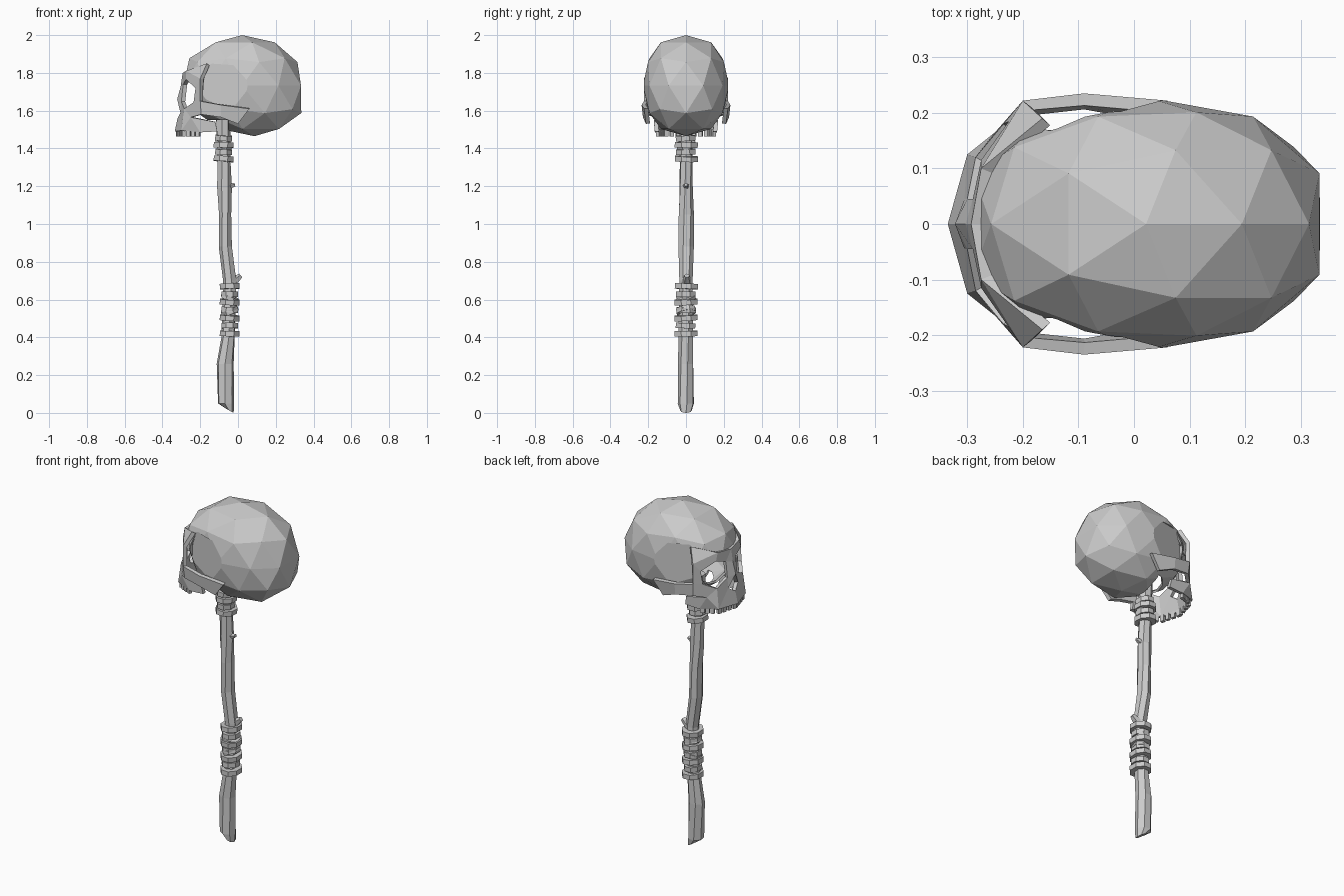
import bpy, bmesh, math, random
from mathutils import Vector, Matrix

random.seed(4)
cube = bpy.data.objects.get("Cube")
if cube:
    bpy.data.objects.remove(cube)

# One plain bone grey for everything
GREY = (0.6, 0.6, 0.6, 1)
bone = bpy.data.materials.new("bone_grey")
bone.use_nodes = True
bone.diffuse_color = GREY
bone.node_tree.nodes["Principled BSDF"].inputs["Base Color"].default_value = GREY


def finish(name, bm):
    mesh = bpy.data.meshes.new(name)
    bm.to_mesh(mesh)
    bm.free()
    mesh.materials.append(bone)
    ob = bpy.data.objects.new(name, mesh)
    bpy.context.collection.objects.link(ob)
    return ob


def loft(bm, rings):
    """Bridge rings of equal length and cap both ends."""
    rings = [[bm.verts.new(p) for p in ring] for ring in rings]
    n = len(rings[0])
    for a, b in zip(rings, rings[1:]):
        for i in range(n):
            j = (i + 1) % n
            bm.faces.new((a[i], a[j], b[j], b[i]))
    bm.faces.new(rings[0][::-1])
    bm.faces.new(rings[-1])
    bmesh.ops.recalc_face_normals(bm, faces=bm.faces[:])


def add_shell(ob, thickness):
    mod = ob.modifiers.new("shell", "SOLIDIFY")
    mod.thickness = thickness
    mod.offset = -1


# Cranium: a boxy icosphere fitted to its bounds
def build_cranium():
    bm = bmesh.new()
    bmesh.ops.create_icosphere(bm, subdivisions=2, radius=1)
    for v in bm.verts:
        x, y, z = v.co
        v.co = (x + 0.2 * max(0, -z), math.copysign(abs(y) ** 0.78, y),
                math.copysign(abs(z) ** 0.95, z))
    bounds = ((-0.29, 0.335), (-0.228, 0.228), (1.465, 2.0))
    for axis, (lo, hi) in enumerate(bounds):
        values = [v.co[axis] for v in bm.verts]
        a, b = min(values), max(values)
        for v in bm.verts:
            v.co[axis] = lo + (v.co[axis] - a) / (b - a) * (hi - lo)
    ob = finish("cranium", bm)

    # Temple hollows, deepest toward the face
    outline = [(-0.18, 1.77), (-0.15, 1.85), (-0.01, 1.84), (0.09, 1.7), (0.04, 1.62), (-0.19, 1.62)]
    bm = bmesh.new()
    for side in (1, -1):
        loft(bm, [[(x, side * (0.155 + 0.27 * (x + 0.2)), z) for x, z in outline],
                  [(x, side * 0.4, z) for x, z in outline]])
    cutter = finish("temple_cutter", bm)
    cutter.hide_render = True
    mod = ob.modifiers.new("temples", "BOOLEAN")
    mod.operation = "DIFFERENCE"
    mod.solver = "EXACT"
    mod.object = cutter
    bpy.context.view_layer.update()
    result = ob.evaluated_get(bpy.context.evaluated_depsgraph_get())
    bm = bmesh.new()
    bm.from_mesh(result.to_mesh())
    result.to_mesh_clear()
    ob.modifiers.clear()
    bpy.data.objects.remove(cutter)

    # Open the front below the brow and the base ahead of the spine
    bmesh.ops.triangulate(bm, faces=bm.faces[:])
    for axis, at in ((0, -0.2), (2, 1.77), (0, -0.05), (2, 1.55)):
        point, normal = Vector(), Vector()
        point[axis], normal[axis] = at, 1
        bmesh.ops.bisect_plane(bm, geom=bm.verts[:] + bm.edges[:] + bm.faces[:],
                               plane_co=point, plane_no=normal)
    gone = []
    for f in bm.faces:
        c = f.calc_center_median()
        if (c.x < -0.2 and c.z < 1.77) or (c.x < -0.05 and c.z < 1.55):
            gone.append(f)
    bmesh.ops.delete(bm, geom=gone, context="FACES")
    bm.to_mesh(ob.data)
    bm.free()
    add_shell(ob, 0.012)


build_cranium()

# Face: one half as a sheet around the eye and nose openings
P = dict(
    glabella=(-0.293, 0, 1.8), brow=(-0.275, 0.1, 1.81), brow_end=(-0.2, 0.222, 1.77),
    temple=(-0.165, 0.19, 1.85), root=(-0.303, 0, 1.73), eye_in=(-0.29, 0.045, 1.74),
    eye_top=(-0.275, 0.115, 1.765), eye_out=(-0.225, 0.185, 1.72), eye_low=(-0.235, 0.18, 1.645),
    eye_base=(-0.285, 0.12, 1.61), eye_nose=(-0.3, 0.045, 1.65), tip=(-0.322, 0, 1.66),
    nose_side=(-0.305, 0.045, 1.59), nose_base=(-0.32, 0, 1.56), gum=(-0.335, 0, 1.49),
    gum_side=(-0.3, 0.125, 1.495), gum_back=(-0.2, 0.165, 1.485), cheek=(-0.25, 0.165, 1.565),
    cheek_out=(-0.2, 0.222, 1.65), cheek_low=(-0.195, 0.215, 1.58),
    jaw_back=(-0.11, 0.165, 1.49), jaw_top=(-0.12, 0.17, 1.54),
    arch_top=(-0.09, 0.235, 1.63), arch_low=(-0.09, 0.228, 1.565),
    ear_top=(0.06, 0.222, 1.61), ear_low=(0, 0.212, 1.53))
FACES = [
    ("glabella", "brow", "eye_top", "eye_in"),
    ("glabella", "eye_in", "root"),
    ("brow", "temple", "brow_end"),
    ("brow", "brow_end", "eye_out", "eye_top"),
    ("brow_end", "cheek_out", "eye_low", "eye_out"),
    ("eye_low", "cheek_out", "cheek_low", "cheek", "eye_base"),
    ("root", "eye_in", "eye_nose", "tip"),
    ("tip", "eye_nose", "nose_side"),
    ("eye_nose", "eye_base", "gum_side", "nose_side"),
    ("eye_base", "cheek", "gum_side"),
    ("nose_side", "gum_side", "gum", "nose_base"),
    ("cheek", "gum_back", "gum_side"),
    ("cheek", "jaw_top", "jaw_back", "gum_back"),
    ("cheek_out", "arch_top", "arch_low", "cheek_low"),
    ("arch_top", "ear_top", "ear_low", "arch_low"),
]
bm = bmesh.new()
for side in (1, -1):
    verts = {k: bm.verts.new((x, side * y, z)) for k, (x, y, z) in P.items()}
    for names in FACES:
        bm.faces.new([verts[k] for k in names][::side])
bmesh.ops.remove_doubles(bm, verts=bm.verts[:], dist=0.0005)
bmesh.ops.recalc_face_normals(bm, faces=bm.faces[:])
if sum(f.normal.x * f.calc_area() for f in bm.faces) > 0:
    bmesh.ops.reverse_faces(bm, faces=bm.faces[:])
add_shell(finish("face_bones", bm), 0.022)

# Upper teeth along the gum line
bm = bmesh.new()
gum = [Vector(P[k]) for k in ("gum", "gum_side", "gum_back")]
for side in (1, -1):
    for a, b, steps in ((gum[0], gum[1], (0.13, 0.4, 0.67, 0.92)), (gum[1], gum[2], (0.25, 0.5, 0.75))):
        for t in steps:
            p = a.lerp(b, t)
            size = random.uniform(0.02, 0.025)
            place = Matrix.Translation((p.x + 0.013, side * (p.y - 0.008), 1.481))
            turn = Matrix.Rotation(side * math.atan2(b.y - a.y, b.x - a.x), 4, "Z")
            bmesh.ops.create_cube(bm, size=1, matrix=place @ turn @ Matrix.Diagonal((size, 0.018, 0.036, 1)))
finish("upper_teeth", bm)

# Handle: a crooked stick, rows of height, centre x, half width x, half width y
STICK = [(0.012, -0.045, 0.022, 0.032), (0.05, -0.064, 0.044, 0.044), (0.26, -0.068, 0.046, 0.042),
         (0.4, -0.052, 0.036, 0.04), (0.7, -0.042, 0.037, 0.036), (0.88, -0.066, 0.036, 0.042),
         (1.05, -0.068, 0.033, 0.042), (1.19, -0.072, 0.04, 0.036), (1.34, -0.076, 0.036, 0.034),
         (1.6, -0.08, 0.04, 0.038)]
SIDES = 7
bm = bmesh.new()
rings = []
for k, (z, cx, rx, ry) in enumerate(STICK):
    ring = []
    for i in range(SIDES):
        a = math.tau * (i + 0.12 * k) / SIDES
        lean = -0.012 * math.cos(a) if k == 0 else 0
        ring.append((cx + rx * math.cos(a), ry * math.sin(a), z + lean))
    rings.append(ring)
loft(bm, rings)
finish("handle", bm)


def drum(bm, centre, tilt, r1, r2, depth, squash=1.0, sides=8):
    m = (Matrix.Translation(centre) @ Matrix.Rotation(tilt[0], 4, "X") @ Matrix.Rotation(tilt[1], 4, "Y")
         @ Matrix.Diagonal((squash, 1, 1, 1)) @ Matrix.Rotation(math.pi / 8, 4, "Z"))
    bmesh.ops.create_cone(bm, cap_ends=True, segments=sides, radius1=r1, radius2=r2, depth=depth, matrix=m)


# Cord bindings: uneven stacked bands
def binding(name, x, low, high, count, slant):
    bm = bmesh.new()
    for i in range(count):
        z = low + (high - low) * i / (count - 1)
        r = (0.066, 0.056)[i % 2]
        tilt = (random.uniform(-0.06, 0.06), random.uniform(-0.08, 0.08))
        drum(bm, (x, random.uniform(-0.003, 0.003), z), tilt, r, r, 0.028, 0.86)
    for angle, z in slant:
        drum(bm, (x, 0, z), (0.15, angle), 0.055, 0.055, 0.026, 0.9)
    finish(name, bm)


binding("upper_binding", -0.076, 1.345, 1.455, 4, [(0.3, 1.42)])
binding("lower_binding", -0.044, 0.42, 0.67, 7, [(0.45, 0.61), (-0.4, 0.54)])

# Broken twig stubs on the stick
bm = bmesh.new()
drum(bm, (-0.045, 0, 1.2), (0, 1.3), 0.026, 0.01, 0.06, sides=5)
drum(bm, (-0.012, 0.005, 0.705), (0, 0.9), 0.03, 0.014, 0.07, sides=5)
finish("twig_stubs", bm)
